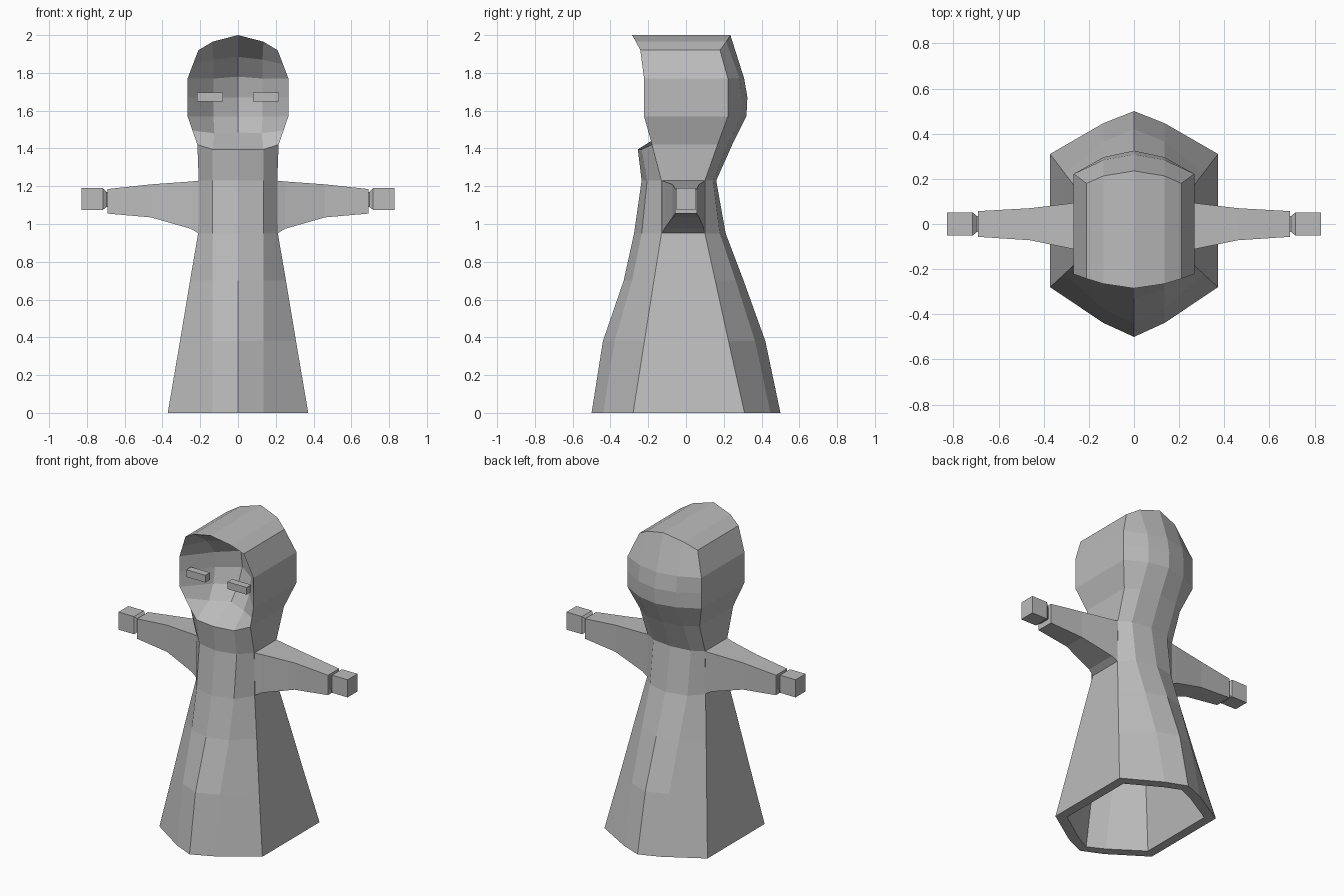
import bpy, bmesh

cube = bpy.data.objects.get("Cube")
if cube:
    bpy.data.objects.remove(cube, do_unlink=True)

grey = bpy.data.materials.new("plain_grey")
grey.use_nodes = True
grey.diffuse_color = (0.5, 0.5, 0.5, 1)
bsdf = next(n for n in grey.node_tree.nodes if n.type == 'BSDF_PRINCIPLED')
bsdf.inputs["Base Color"].default_value = (0.5, 0.5, 0.5, 1)


def add_loft(bm, rows, closed=False, cap_start=False, cap_end=False):
    """Bridge rows of points with quads."""
    vs = [[bm.verts.new(p) for p in row] for row in rows]
    n = len(rows[0])
    for a, b in zip(vs, vs[1:]):
        for i in range(n if closed else n - 1):
            j = (i + 1) % n
            bm.faces.new((a[i], a[j], b[j], b[i]))
    if cap_start:
        bm.faces.new(vs[0][::-1])
    if cap_end:
        bm.faces.new(vs[-1])


def finish(name, bm):
    """Weld the half mesh and mirror it across x = 0."""
    bmesh.ops.remove_doubles(bm, verts=bm.verts, dist=0.0005)
    me = bpy.data.meshes.new(name)
    bm.to_mesh(me)
    bm.free()
    me.materials.append(grey)
    ob = bpy.data.objects.new(name, me)
    bpy.context.collection.objects.link(ob)
    mirror = ob.modifiers.new("mirror", 'MIRROR')
    mirror.use_axis[0] = True
    mirror.merge_threshold = 0.001
    return ob


def mix(a, b, t=0.28):
    return a + (b - a) * t


def ring(z, half, front, corner_f, corner_b, back, inset=0.0):
    """Half of a robe cross-section, from front centre round to back centre."""
    mx = 0.135 - inset * 0.5
    half -= inset
    front, corner_f = front + inset, corner_f + inset * 0.6
    corner_b, back = corner_b - inset * 0.6, back - inset
    return [(0, front, z), (mx, mix(front, corner_f), z), (half, corner_f, z),
            (half, corner_b, z), (mx, mix(back, corner_b), z), (0, back, z)]


# Robe: inner wall down to the hem, then outer wall up to the neck opening
levels = [
    (0.00, 0.372, -0.50, -0.28, 0.31, 0.50),
    (0.38, 0.307, -0.44, -0.22, 0.225, 0.42),
    (0.70, 0.254, -0.33, -0.17, 0.155, 0.305),
    (0.95, 0.211, -0.275, -0.13, 0.10, 0.21),
    (1.23, 0.208, -0.235, -0.13, 0.10, 0.16),
]
neck = [(0, -0.255, 1.395), (0.135, -0.235, 1.395), (0.215, -0.18, 1.42),
        (0.215, 0.167, 1.42), (0.135, 0.222, 1.42), (0, 0.245, 1.42)]
bm = bmesh.new()
inner = [ring(*lv, inset=0.06) for lv in reversed(levels)]
outer = [ring(*lv) for lv in levels]
add_loft(bm, inner + outer + [neck], cap_start=True)
finish("robe", bm)

# Hood shell: sides and rounded back
bm = bmesh.new()


def hood_row(z, half, rim, corner, back):
    return [(half, rim, z), (half, corner, z),
            (0.135, mix(back, corner), z), (0, back, z)]


top_back = [(0.21, 0.18, 1.92), (0.135, 0.213, 1.965), (0, 0.235, 2.0)]
top_rim = [(0, -0.285, 2.0), (0.135, -0.265, 1.965), (0.21, -0.242, 1.92)]
add_loft(bm, [
    neck[2:],
    hood_row(1.57, 0.267, -0.222, 0.222, 0.32),
    hood_row(1.67, 0.267, -0.222, 0.222, 0.325),
    hood_row(1.77, 0.267, -0.222, 0.222, 0.308),
    [top_rim[2]] + top_back,
])
# Hood roof
add_loft(bm, [top_rim, top_back[::-1]])
# Hollow face: creased bowl running from the lip to the hood peak
add_loft(bm, [
    neck[:3],
    [(0, -0.07, 1.485), (0.125, -0.12, 1.48), (0.241, -0.201, 1.495)],
    [(0, 0.0, 1.57), (0.13, -0.07, 1.57), (0.267, -0.222, 1.57)],
    [(0, 0.045, 1.67), (0.13, -0.05, 1.67), (0.267, -0.222, 1.67)],
    [(0, 0.03, 1.78), (0.13, -0.055, 1.77), (0.267, -0.222, 1.77)],
    [(0, -0.08, 1.885), (0.13, -0.13, 1.87), (0.2385, -0.232, 1.845)],
    top_rim,
])
finish("hood", bm)


def box_loft(name, sections, cap_start=True):
    """Loft rectangles along x: (x, y0, y1, z0, z1)."""
    bm = bmesh.new()
    add_loft(bm, [[(x, y0, z0), (x, y1, z0), (x, y1, z1), (x, y0, z1)]
                  for x, y0, y1, z0, z1 in sections],
             closed=True, cap_start=cap_start, cap_end=True)
    return finish(name, bm)


# Tapering sleeves
box_loft("sleeves", [(0.20, -0.13, 0.10, 0.945, 1.23),
                     (0.25, -0.115, 0.095, 0.975, 1.225),
                     (0.46, -0.072, 0.07, 1.035, 1.21),
                     (0.69, -0.057, 0.057, 1.055, 1.185)], cap_start=False)

# Block hands with a pinched wrist
box_loft("hands", [(0.685, -0.035, 0.035, 1.09, 1.17),
                   (0.695, -0.035, 0.035, 1.09, 1.17),
                   (0.715, -0.051, 0.051, 1.075, 1.19),
                   (0.828, -0.051, 0.051, 1.075, 1.19)])

# Slit eyes
box_loft("eyes", [(0.08, -0.222, -0.175, 1.648, 1.695),
                  (0.218, -0.222, -0.175, 1.648, 1.695)])
